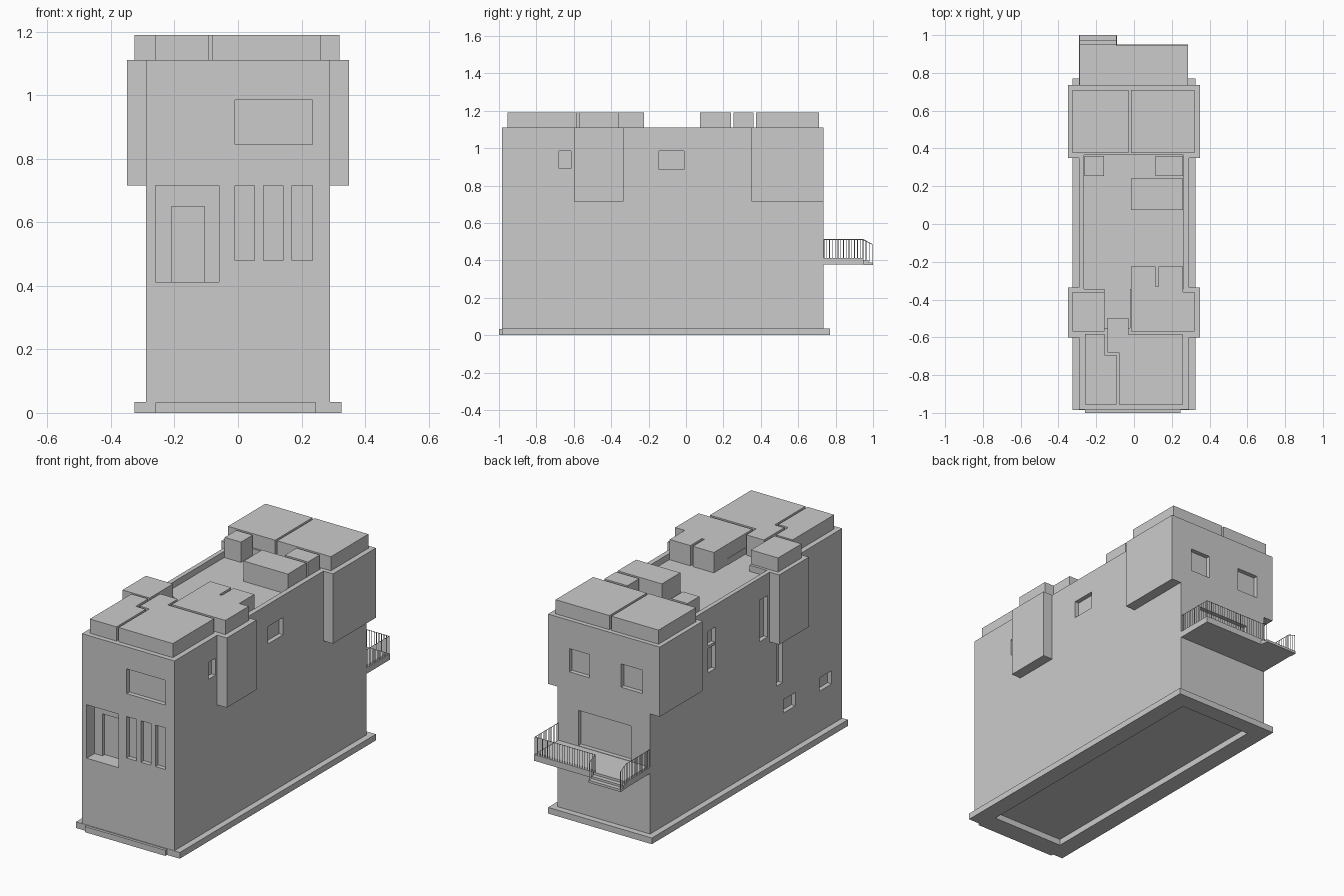
import bpy, bmesh
from mathutils import Vector

if "Cube" in bpy.data.objects:
    bpy.data.objects.remove(bpy.data.objects["Cube"])


def prism(name, pts, z0, z1):
    """Extrude a plan outline between two heights."""
    bm = bmesh.new()
    face = bm.faces.new([bm.verts.new((x, y, z0)) for x, y in pts])
    up = bmesh.ops.extrude_face_region(bm, geom=[face])["geom"]
    bmesh.ops.translate(bm, vec=(0, 0, z1 - z0),
                        verts=[v for v in up if isinstance(v, bmesh.types.BMVert)])
    bmesh.ops.recalc_face_normals(bm, faces=bm.faces)
    me = bpy.data.meshes.new(name)
    bm.to_mesh(me)
    bm.free()
    ob = bpy.data.objects.new(name, me)
    bpy.context.collection.objects.link(ob)
    return ob


def box(name, x0, x1, y0, y1, z0, z1):
    return prism(name, [(x0, y0), (x1, y0), (x1, y1), (x0, y1)], z0, z1)


def combine(target, tool, operation):
    """Apply a boolean and discard the tool object."""
    m = target.modifiers.new("cut", "BOOLEAN")
    m.operation, m.solver, m.object = operation, "EXACT", tool
    bpy.context.view_layer.objects.active = target
    bpy.ops.object.modifier_apply(modifier=m.name)
    bpy.data.objects.remove(tool)


FRONT, BACK, SIDE, BAY_X = -0.983, 0.735, 0.29, 0.35
BAY_Z, ROOF, FLOOR, TOP, DEPTH = 0.715, 1.11, 1.075, 1.19, 0.025

# Main body with the overhanging side bays
body = box("house_body", -SIDE, SIDE, FRONT, BACK, 0.035, ROOF)
for y0, y1 in [(-0.6, -0.335), (0.35, BACK)]:
    combine(body, box("bay", -BAY_X, BAY_X, y0, y1, BAY_Z, ROOF), "UNION")

# Sunken roof terrace with a corridor towards the front
cuts = [prism("terrace", [(-0.265, -0.345), (-0.155, -0.345), (-0.155, -0.55),
                          (-0.02, -0.55), (-0.02, -0.345), (0.262, -0.345),
                          (0.262, 0.365), (-0.265, 0.365)], FLOOR, 1.3)]
# Front windows, porch and door
for x0, x1, z0, z1, d in [(-0.01, 0.235, 0.845, 0.985, DEPTH),
                          (-0.01, 0.052, 0.48, 0.715, DEPTH),
                          (0.08, 0.142, 0.48, 0.715, DEPTH),
                          (0.17, 0.235, 0.48, 0.715, DEPTH),
                          (-0.26, -0.06, 0.412, 0.715, 0.07),
                          (-0.21, -0.105, 0.412, 0.65, 0.09)]:
    cuts.append(box("opening", x0, x1, FRONT - 0.1, FRONT + d, z0, z1))
# Back windows and balcony door
for x0, x1, z0, z1 in [(0.09, 0.216, 0.818, 0.95), (-0.243, -0.108, 0.818, 0.95),
                       (-0.17, 0.16, 0.415, 0.615)]:
    cuts.append(box("opening", x0, x1, BACK - DEPTH, BACK + 0.1, z0, z1))
# Side windows: right, then left
for y0, y1, z0, z1 in [(-0.68, -0.615, 0.89, 0.985), (-0.145, -0.01, 0.887, 0.985)]:
    cuts.append(box("opening", SIDE - DEPTH, SIDE + 0.1, y0, y1, z0, z1))
for y0, y1, z0, z1 in [(0.152, 0.217, 0.75, 0.985), (-0.315, -0.245, 0.75, 0.985),
                       (-0.45, -0.395, 0.44, 0.7), (-0.565, -0.46, 0.265, 0.34),
                       (-0.89, -0.783, 0.265, 0.34)]:
    cuts.append(box("opening", -SIDE - 0.1, -SIDE + DEPTH, y0, y1, z0, z1))
for c in cuts:
    combine(body, c, "DIFFERENCE")

# Horizontal bar across the tall left window
box("left_window_bar", -0.287, -0.264, 0.152, 0.217, 0.885, 0.9)

# Hollow plinth and front step
plinth = box("plinth", -0.325, 0.325, -0.985, 0.77, 0, 0.035)
combine(plinth, box("hollow", -0.225, 0.225, -0.885, 0.675, -0.1, 0.1), "DIFFERENCE")
box("front_step", -0.26, 0.245, -1.0, -0.98, 0, 0.032)

# Raised rectangular roof blocks
for i, (x0, x1, y0, y1) in enumerate([(-0.325, -0.03, 0.375, 0.71),
                                      (-0.017, 0.32, 0.375, 0.71),
                                      (-0.262, -0.16, 0.255, 0.36),
                                      (0.115, 0.26, 0.255, 0.36),
                                      (-0.017, 0.26, 0.075, 0.24),
                                      (-0.325, -0.155, -0.57, -0.36)]):
    box(f"roof_block_{i + 1}", x0, x1, y0, y1, FLOOR, TOP)
# Raised stepped roof blocks
prism("roof_block_notched", [(-0.017, -0.57), (0.32, -0.57), (0.32, -0.36), (0.26, -0.36),
                             (0.26, -0.225), (0.13, -0.225), (0.13, -0.33), (0.115, -0.33),
                             (0.115, -0.225), (-0.017, -0.225)], FLOOR, TOP)
prism("roof_block_front_right", [(-0.08, -0.955), (0.26, -0.955), (0.26, -0.585),
                                 (-0.03, -0.585), (-0.03, -0.497), (-0.14, -0.497),
                                 (-0.14, -0.68), (-0.08, -0.68)], FLOOR, TOP)
prism("roof_block_front_left", [(-0.26, -0.955), (-0.093, -0.955), (-0.093, -0.693),
                                (-0.155, -0.693), (-0.155, -0.583), (-0.26, -0.583)],
      FLOOR, TOP)

# Balcony slab and descending steps
box("balcony_slab", -0.29, 0.287, BACK, 0.95, 0.378, 0.413)
box("balcony_step_upper", -0.29, -0.09, 0.95, 0.975, 0.376, 0.4)
box("balcony_step_lower", -0.29, -0.09, 0.975, 1.0, 0.374, 0.388)


def railing(name, a, b, count, height=0.1):
    """Balusters with a top bar between two base points."""
    a, b = Vector(a), Vector(b)
    cu = bpy.data.curves.new(name, "CURVE")
    cu.dimensions = "3D"
    cu.bevel_depth, cu.bevel_resolution, cu.use_fill_caps = 0.002, 0, True
    up = Vector((0, 0, height))
    lines = [(a + up, b + up)]
    lines += [(p, p + up) for p in (a.lerp(b, i / count) for i in range(count + 1))]
    for line in lines:
        s = cu.splines.new("POLY")
        s.points.add(1)
        for pt, co in zip(s.points, line):
            pt.co = (*co, 1)
    bpy.context.collection.objects.link(bpy.data.objects.new(name, cu))


# Balcony railings
railing("railing_right", (0.284, 0.738, 0.412), (0.284, 0.946, 0.412), 14)
railing("railing_back", (0.284, 0.946, 0.412), (-0.09, 0.946, 0.412), 24)
railing("railing_left", (-0.287, 0.738, 0.412), (-0.287, 0.946, 0.412), 14)
for side, x in (("left", -0.287), ("right", -0.092)):
    railing(f"step_railing_{side}", (x, 0.946, 0.412), (x, 0.996, 0.386), 3)
